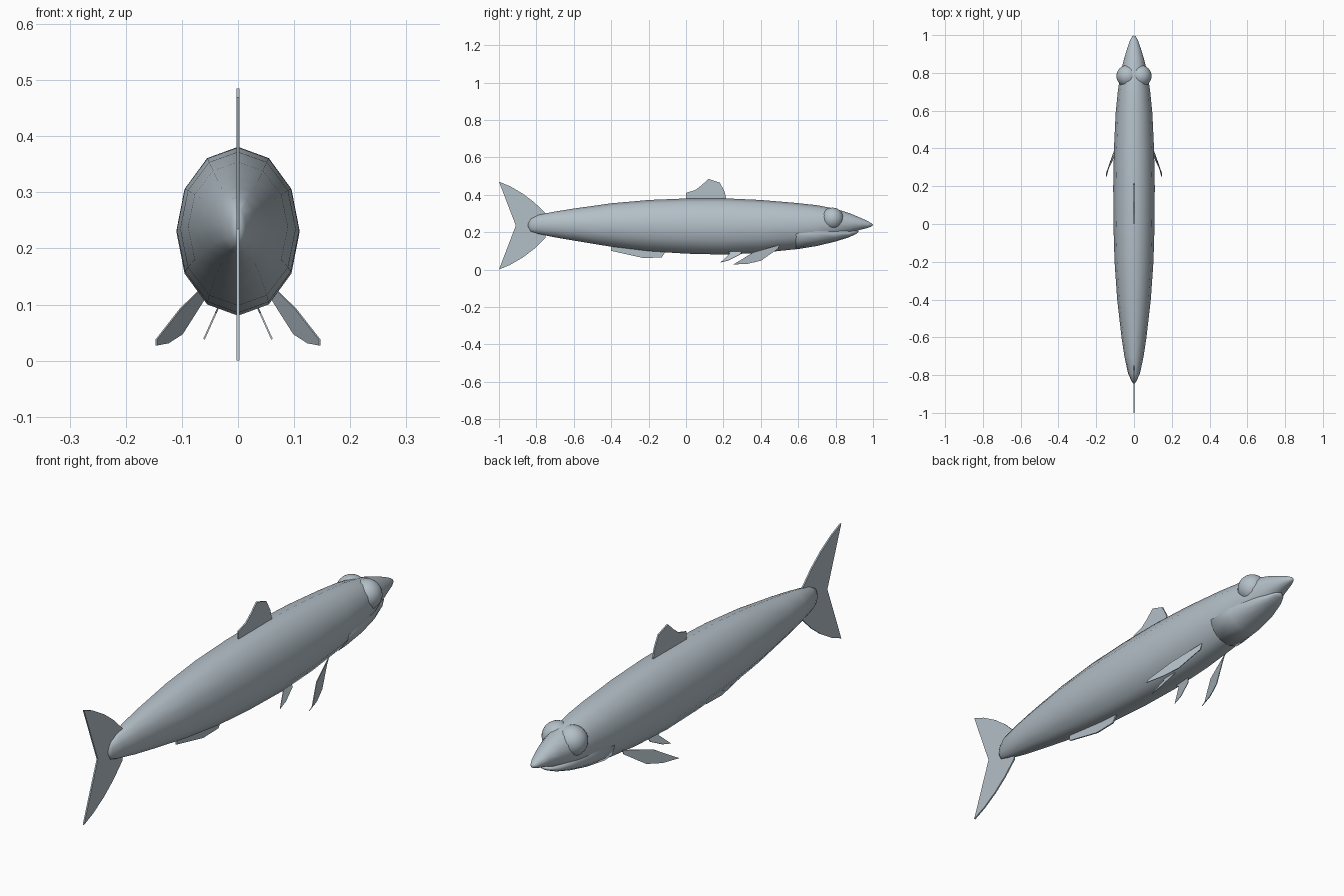
import bpy, bmesh, math
from mathutils import Vector

cube = bpy.data.objects.get("Cube")
if cube:
    bpy.data.objects.remove(cube)

mat = bpy.data.materials.new("silver_grey")
mat.use_nodes = True
mat.diffuse_color = (0.45, 0.52, 0.57, 1)
bsdf = mat.node_tree.nodes["Principled BSDF"]
bsdf.inputs["Base Color"].default_value = mat.diffuse_color
bsdf.inputs["Roughness"].default_value = 0.6


def finish(bm, name, smooth=True):
    bmesh.ops.recalc_face_normals(bm, faces=bm.faces)
    mesh = bpy.data.meshes.new(name)
    for f in bm.faces:
        f.smooth = smooth
    bm.to_mesh(mesh)
    bm.free()
    mesh.materials.append(mat)
    obj = bpy.data.objects.new(name, mesh)
    bpy.context.collection.objects.link(obj)
    return obj


def mirror(obj):
    obj.modifiers.new("Mirror", 'MIRROR').use_axis[0] = True


def loft(name, sections, start, end, sides=12):
    """Skin elliptical rings (y, top, bottom, half width) between two tips."""
    bm = bmesh.new()
    rings = []
    for y, top, bottom, w in sections:
        mid, h = (top + bottom) / 2, (top - bottom) / 2
        angles = [math.tau * i / sides for i in range(sides)]
        rings.append([bm.verts.new((w * math.sin(a), y, mid + h * math.cos(a)))
                      for a in angles])
    for a, b in zip(rings, rings[1:]):
        for i in range(sides):
            j = (i + 1) % sides
            bm.faces.new((a[i], a[j], b[j], b[i]))
    for ring, tip in ((rings[0], start), (rings[-1], end)):
        v = bm.verts.new((0, *tip))
        for i in range(sides):
            bm.faces.new((ring[i], ring[(i + 1) % sides], v))
    return finish(bm, name)


def fin(name, points, thickness=0.006):
    """Thin plate from an outline; (y, z) points lie on the centre plane."""
    bm = bmesh.new()
    bm.faces.new([bm.verts.new(p if len(p) == 3 else (0, *p)) for p in points])
    obj = finish(bm, name, smooth=False)
    solid = obj.modifiers.new("Thickness", 'SOLIDIFY')
    solid.thickness = thickness
    solid.offset = 0
    return obj


# Body from tail root to snout
loft("body", [
    (-0.83, 0.272, 0.202, 0.014), (-0.79, 0.293, 0.190, 0.032),
    (-0.70, 0.310, 0.172, 0.051), (-0.60, 0.326, 0.155, 0.066),
    (-0.40, 0.354, 0.122, 0.089), (-0.20, 0.372, 0.098, 0.103),
    (0.00, 0.380, 0.085, 0.109), (0.20, 0.381, 0.080, 0.110),
    (0.40, 0.372, 0.089, 0.106), (0.59, 0.356, 0.109, 0.097),
    (0.70, 0.344, 0.130, 0.086), (0.80, 0.325, 0.165, 0.071),
    (0.88, 0.299, 0.194, 0.051), (0.93, 0.278, 0.212, 0.036),
    (0.97, 0.260, 0.222, 0.022), (0.99, 0.248, 0.229, 0.011),
], (-0.85, 0.237), (1.0, 0.238))

# Lower jaw
loft("lower_jaw", [
    (0.59, 0.270, 0.108, 0.090), (0.70, 0.255, 0.126, 0.083),
    (0.80, 0.230, 0.150, 0.066), (0.87, 0.212, 0.172, 0.044),
    (0.91, 0.208, 0.190, 0.024),
], (0.55, 0.2), (0.925, 0.204))

# Bulging eyes
bm = bmesh.new()
bmesh.ops.create_uvsphere(bm, u_segments=24, v_segments=14, radius=0.059)
bmesh.ops.translate(bm, verts=bm.verts, vec=Vector((0.034, 0.783, 0.272)))
mirror(finish(bm, "eyes"))

# Fins on the centre plane
fin("dorsal_fin", [(0, 0.36), (0, 0.41), (0.05, 0.425), (0.085, 0.452),
                   (0.12, 0.485), (0.18, 0.465), (0.205, 0.42), (0.22, 0.36)])
fin("anal_fin", [(-0.40, 0.14), (-0.40, 0.10), (-0.23, 0.062),
                 (-0.13, 0.064), (-0.10, 0.11)])
lobe = [(-1, 0.235), (-0.935, 0.172), (-0.87, 0.105), (-0.75, 0)]
upper = [(-1, 0.47), (-0.94, 0.445), (-0.87, 0.404), (-0.81, 0.358),
         (-0.75, 0.30)]
lower = [(y, 0.47 - z) for y, z in reversed(upper)]
fin("tail_fin", upper + lower + [(-0.91, 0.235)])

# Paired fins
mirror(fin("pectoral_fins", [
    (0.062, 0.50, 0.132), (0.103, 0.36, 0.092), (0.146, 0.27, 0.037),
    (0.146, 0.252, 0.027), (0.125, 0.33, 0.031), (0.10, 0.40, 0.047),
    (0.060, 0.49, 0.11)], 0.003))
pelvic = [(0.22, 0.10), (0.235, 0.085), (0.185, 0.038), (0.23, 0.05),
          (0.29, 0.08), (0.30, 0.10)]
mirror(fin("pelvic_fins", [(0.062 - (z - 0.035) * 0.45, y, z)
                           for y, z in pelvic], 0.003))
